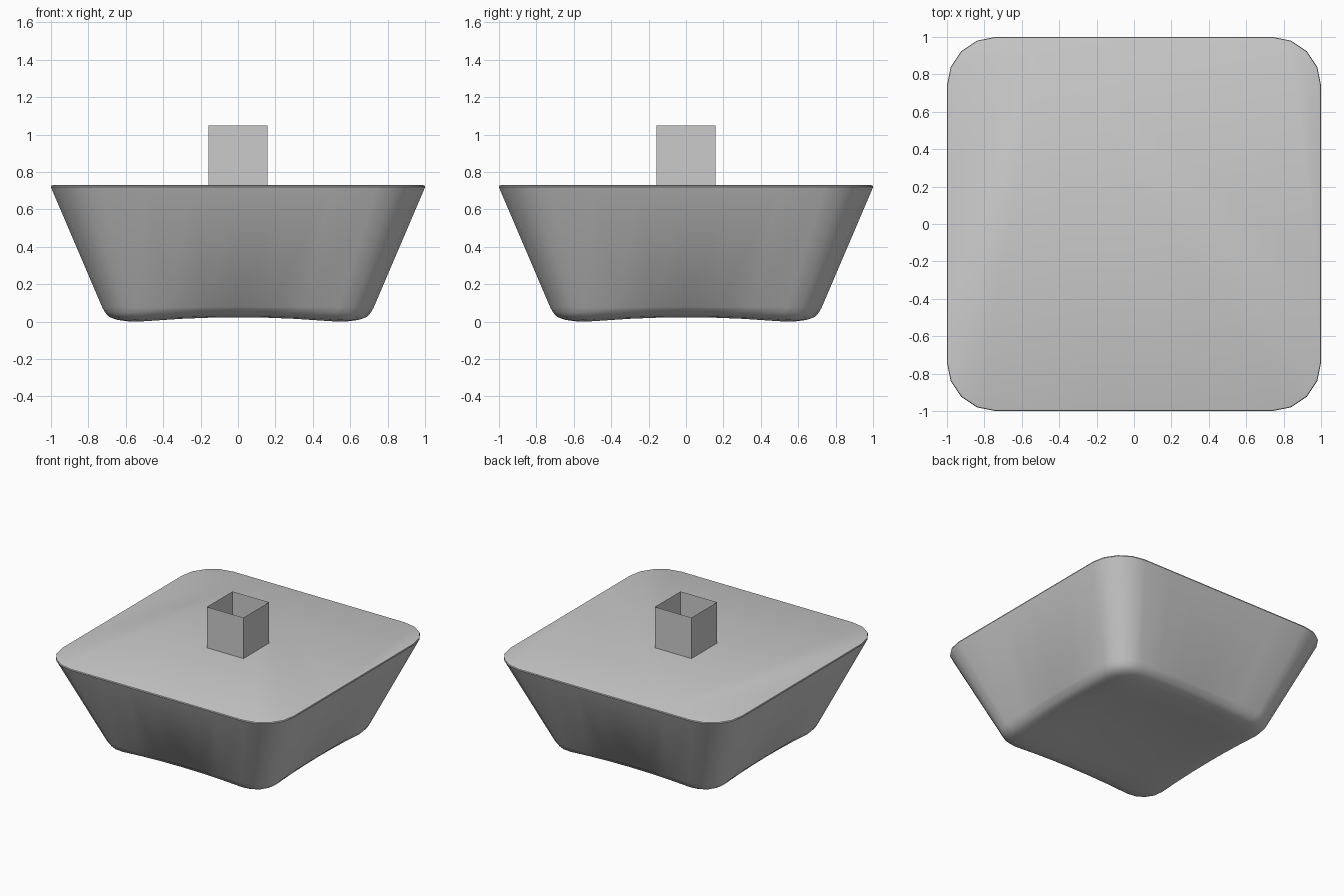
import bpy, bmesh, math

if "Cube" in bpy.data.objects:
    bpy.data.objects.remove(bpy.data.objects["Cube"])

CORNER_SEG, SIDE_SEG = 4, 6


def outline(half, r):
    """Rounded square, counter-clockwise, with subdivided straight sides."""
    pts, c = [], half - r
    for q in range(4):
        a0 = q * math.pi / 2
        for i in range(1, SIDE_SEG):
            t = -c + 2 * c * i / SIDE_SEG
            pts.append((half * math.cos(a0) - t * math.sin(a0),
                        half * math.sin(a0) + t * math.cos(a0)))
        cx, cy = c * (math.cos(a0) - math.sin(a0)), c * (math.sin(a0) + math.cos(a0))
        for i in range(CORNER_SEG + 1):
            a = a0 + math.pi / 2 * i / CORNER_SEG
            pts.append((cx + r * math.cos(a), cy + r * math.sin(a)))
    return pts


def dish(x, y):
    """Shallow spherical hollow of the underside."""
    return 0.058 - 0.088 * (x * x + y * y)


def make_object(name, bm):
    bmesh.ops.recalc_face_normals(bm, faces=bm.faces)
    me = bpy.data.meshes.new(name)
    bm.to_mesh(me)
    bm.free()
    ob = bpy.data.objects.new(name, me)
    bpy.context.collection.objects.link(ob)
    return ob


# Tapered body: (half size, corner radius, height, follows the dish?)
rings = [
    (0.20, 0.05, 0.0, True), (0.40, 0.10, 0.0, True), (0.60, 0.15, 0.0, True),
    (0.655, 0.165, 0.007, True), (0.69, 0.175, 0.02, True),
    (0.712, 0.182, 0.045, True), (0.726, 0.185, 0.08, False),
    (0.995, 0.26, 0.706, False), (1.0, 0.26, 0.718, False),
    (0.998, 0.26, 0.726, False), (0.99, 0.255, 0.729, False),
]
bm = bmesh.new()
loops = []
for half, r, z, dished in rings:
    loop = []
    for x, y in outline(half, r):
        # beyond the flat part the dish keeps the height of its rim
        s = min(1, 0.6 / half)
        loop.append(bm.verts.new((x, y, z + (dish(x * s, y * s) if dished else 0))))
    loops.append(loop)
n = len(loops[0])
for a, b in zip(loops, loops[1:]):
    for i in range(n):
        j = (i + 1) % n
        bm.faces.new((a[i], a[j], b[j], b[i]))
centre = bm.verts.new((0, 0, dish(0, 0)))
for i in range(n):
    bm.faces.new((loops[0][(i + 1) % n], loops[0][i], centre))
bm.faces.new(loops[-1])
low = min(v.co.z for v in bm.verts)
for v in bm.verts:
    if v.co.z < 0.1:
        v.co.z -= low
body = make_object("body", bm)
bpy.context.view_layer.objects.active = body
body.select_set(True)
bpy.ops.object.shade_smooth_by_angle(angle=math.radians(35))

# Open square stem: four thin walls, no caps
bm = bmesh.new()
h = 0.158
corners = [(-h, -h), (h, -h), (h, h), (-h, h)]
lo = [bm.verts.new((x, y, 0.729)) for x, y in corners]
hi = [bm.verts.new((x, y, 1.048)) for x, y in corners]
for i in range(4):
    j = (i + 1) % 4
    bm.faces.new((lo[i], lo[j], hi[j], hi[i]))
make_object("stem", bm)
